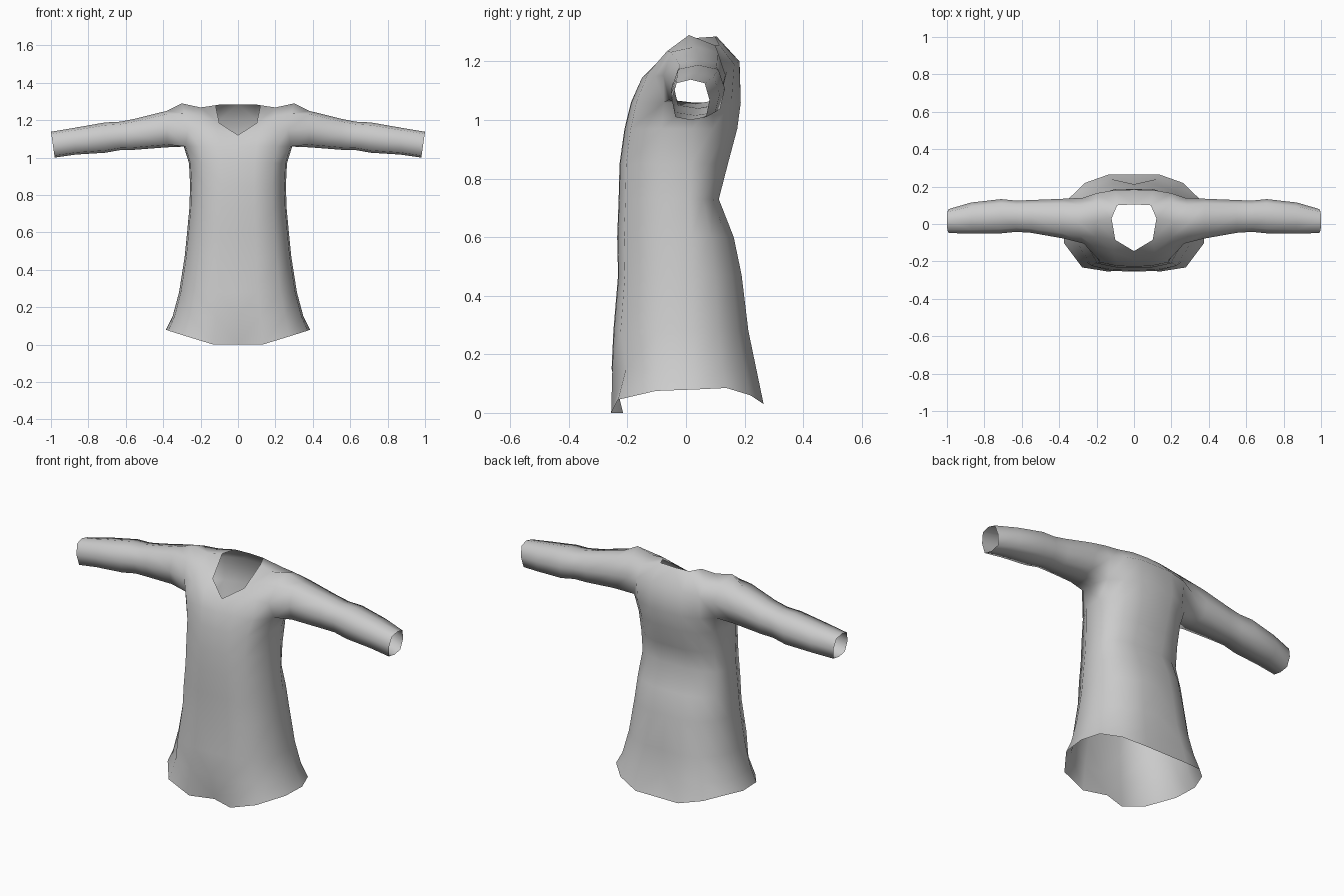
import bpy, bmesh

cube = bpy.data.objects.get("Cube")
if cube:
    bpy.data.objects.remove(cube, do_unlink=True)

# One plain cloth colour
cloth = bpy.data.materials.new("grey cloth")
cloth.use_nodes = True
colour = (0.6, 0.6, 0.6, 1)
cloth.diffuse_color = colour
bsdf = cloth.node_tree.nodes["Principled BSDF"]
bsdf.inputs["Base Color"].default_value = colour
bsdf.inputs["Roughness"].default_value = 0.8

bm = bmesh.new()


def v(x, y, z):
    return bm.verts.new((x, y, z))


def face(*verts):
    return bm.faces.new(verts)


def strip(low, high):
    for i in range(len(low) - 1):
        face(low[i], low[i + 1], high[i + 1], high[i])


# Half cross-section from front centre, round the side, to back centre:
# fraction of half width, fraction of front (-) or back (+) depth
SECTION = [(0, -1), (.34, -.99), (.72, -.9), (.97, -.4), (1, .12),
           (.9, .52), (.68, .83), (.35, 1), (0, 1)]


def body_ring(z, width, front, back):
    return [v(fx * width, fy * (front if fy < 0 else back), z) for fx, fy in SECTION]


# Skirt and body: height, half width, front depth, back depth
LEVELS = [(0, .385, .258, .265), (.15, .35, .254, .24), (.28, .315, .248, .213),
          (.47, .285, .232, .19), (.6, .272, .235, .163), (.73, .26, .23, .112),
          (.85, .256, .227, .143), (.97, .262, .21, .175), (1.06, .29, .188, .187)]
rings = [body_ring(*level) for level in LEVELS]

# Wavy hem with pleats at the centre front and back
for vert, z in zip(rings[0], (0, 0, .045, .075, .08, .085, .06, .03, .03)):
    vert.co.z = z
rings[0][0].co.y = -.215
rings[1][8].co.y = .205
rings[1][2].co.y = -.205
for low, high in zip(rings, rings[1:]):
    strip(low, high)
A = rings[-1]

# Neckline, from the point of the V to the nape
N = [v(0, -.145, 1.12), v(.1, -.085, 1.185), v(.12, .03, 1.28),
     v(.09, .1, 1.285), v(0, .105, 1.285)]

# Shoulder seam loop where the sleeve joins
P = [A[4], A[3], v(.268, -.105, 1.15), v(.285, -.065, 1.235), v(.3, .01, 1.29),
     v(.285, .1, 1.255), v(.275, .14, 1.165), A[5]]

# Chest, shoulder and upper back
chest_in, chest_out = v(.11, -.15, 1.145), v(.2, -.13, 1.16)
yoke_front, ridge, yoke_back = v(.2, -.07, 1.225), v(.2, .015, 1.268), v(.2, .115, 1.255)
back_out, back_in, back_mid = v(.2, .165, 1.19), v(.1, .182, 1.2), v(0, .183, 1.2)
strip(A[0:4], [N[0], chest_in, chest_out, P[2]])
face(N[0], chest_in, N[1])
strip([chest_in, chest_out, P[2]], [N[1], yoke_front, P[3]])
strip([N[1], yoke_front, P[3]], [N[2], ridge, P[4]])
strip([N[2], ridge, P[4]], [N[3], yoke_back, P[5]])
strip([N[3], yoke_back, P[5]], [back_in, back_out, P[6]])
strip(A[5:9], [P[6], back_out, back_in, back_mid])
face(back_in, back_mid, N[4], N[3])

# Sleeve: x, bottom, top, front y, back y
SLEEVE = [(.38, 1.055, 1.25, -.077, .135), (.55, 1.042, 1.208, -.047, .128),
          (.63, 1.04, 1.192, -.042, .125), (.71, 1.026, 1.188, -.05, .133),
          (.87, 1.016, 1.16, -.052, .115), (1.0, 1.0, 1.138, -.048, .08)]
LOOP = [(0, -1), (-.82, -.85), (-1, 0), (-.75, .82),
        (0, 1), (.75, .82), (1, 0), (.82, -.85)]
previous = P
for x, bottom, top, front, back in SLEEVE:
    ring = []
    for a, b in LOOP:
        lean = .01 * (1 - b) if x == 1.0 else 0
        ring.append(v(x - lean, (front + back) / 2 + a * (back - front) / 2,
                      (bottom + top) / 2 + b * (top - bottom) / 2))
    strip(previous + previous[:1], ring + ring[:1])
    previous = ring

# Consistent outward normals
bmesh.ops.recalc_face_normals(bm, faces=bm.faces[:])
bm.normal_update()
bm.faces.ensure_lookup_table()
front_face = min(bm.faces, key=lambda f: f.calc_center_median().y)
if front_face.normal.y > 0:
    bmesh.ops.reverse_faces(bm, faces=bm.faces[:])
for f in bm.faces:
    f.smooth = True

mesh = bpy.data.meshes.new("tunic")
bm.to_mesh(mesh)
bm.free()
mesh.materials.append(cloth)
tunic = bpy.data.objects.new("tunic", mesh)
bpy.context.collection.objects.link(tunic)

# Other half of the garment
mirror = tunic.modifiers.new("mirror", "MIRROR")
mirror.use_clip = True
mirror.merge_threshold = .001
